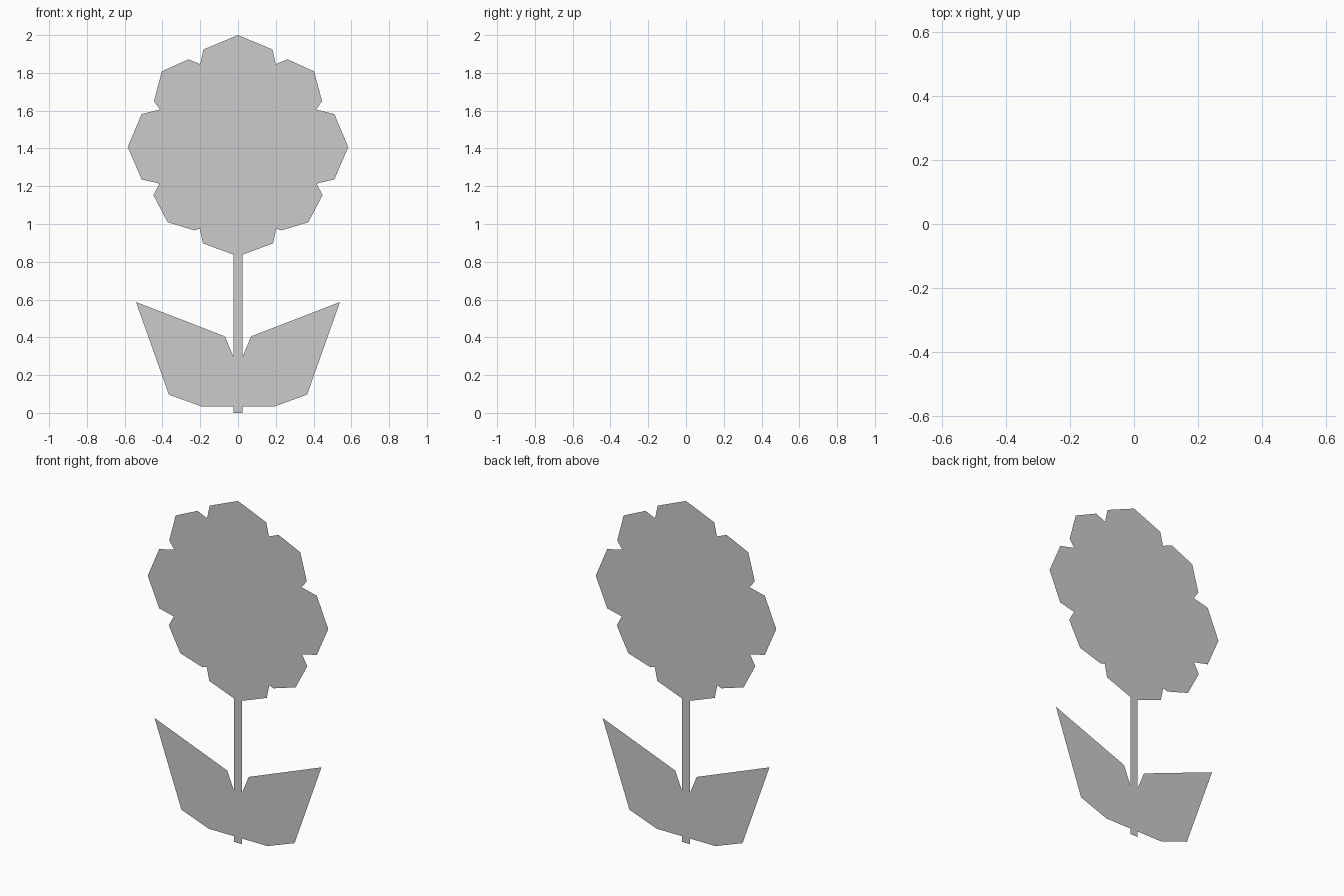
import bpy, bmesh

if "Cube" in bpy.data.objects:
    bpy.data.objects.remove(bpy.data.objects["Cube"])


def flat_part(name, outline):
    """Single-sided flat sheet in the y = 0 plane, facing the front."""
    bm = bmesh.new()
    face = bm.faces.new([bm.verts.new((x, 0, z)) for x, z in outline])
    face.normal_update()
    if face.normal.y > 0:
        face.normal_flip()
    bmesh.ops.triangulate(bm, faces=bm.faces[:])
    mesh = bpy.data.meshes.new(name)
    bm.to_mesh(mesh)
    bm.free()
    obj = bpy.data.objects.new(name, mesh)
    bpy.context.collection.objects.link(obj)
    return obj


def flip(points):
    return [(-x, z) for x, z in reversed(points)]


# Flower head: right half of the petal outline from top to stem, then mirrored
petals = [(0.183, 1.924), (0.20, 1.846), (0.262, 1.872), (0.403, 1.808),
          (0.445, 1.65), (0.413, 1.606), (0.51, 1.582), (0.584, 1.407),
          (0.51, 1.236), (0.415, 1.214), (0.448, 1.153), (0.373, 1.01),
          (0.23, 0.966), (0.202, 0.975), (0.186, 0.898), (0.025, 0.838)]
flat_part("flower_head", [(0, 2.0)] + petals + flip(petals))

# Stem
flat_part("stem", [(-0.025, 0), (0.025, 0), (0.025, 0.838), (-0.025, 0.838)])

# Leaves
leaf = [(0.025, 0.033), (0.19, 0.033), (0.366, 0.097),
        (0.54, 0.587), (0.069, 0.405), (0.025, 0.298)]
flat_part("leaf_right", leaf)
flat_part("leaf_left", flip(leaf))
